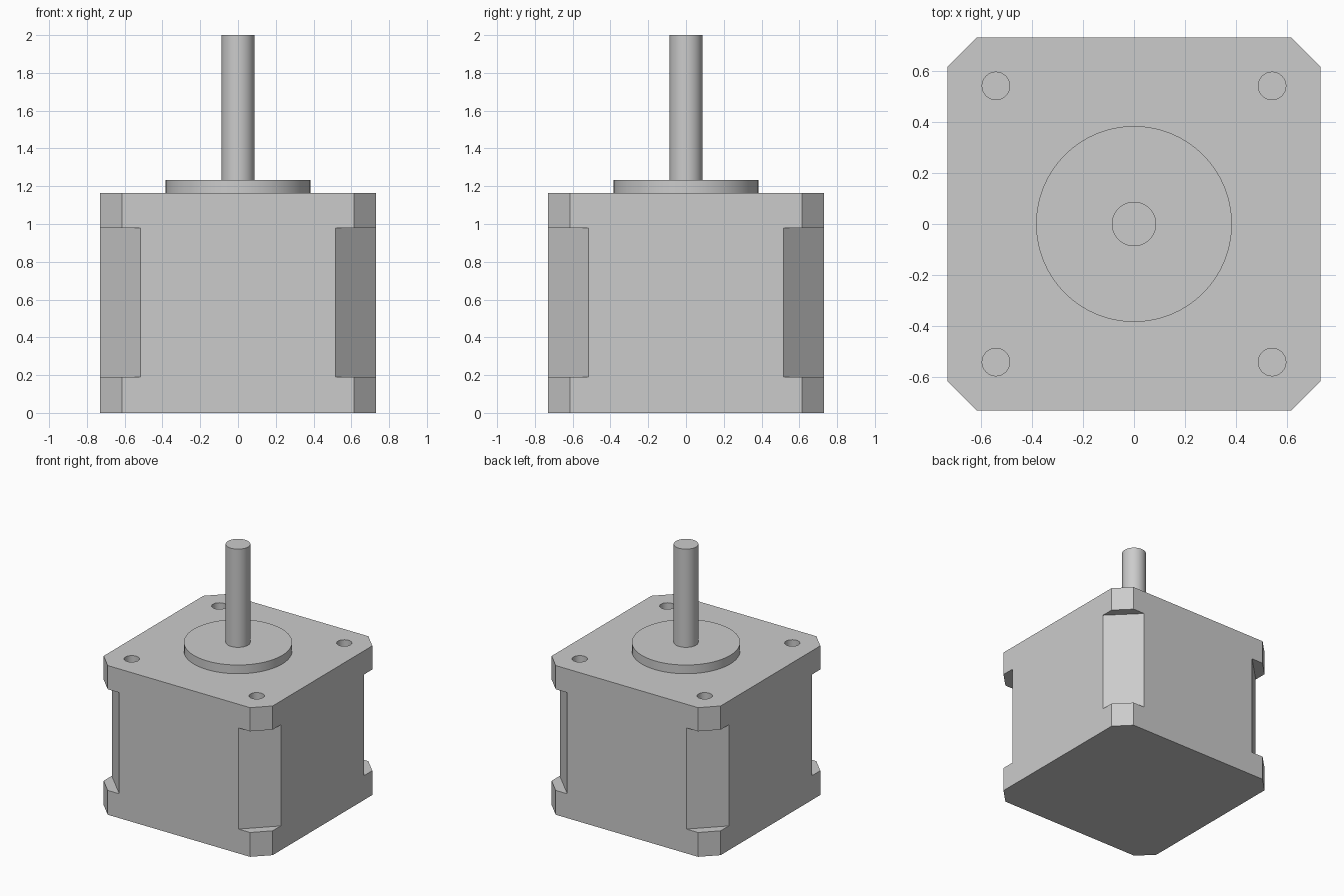
import bpy, bmesh, math
from mathutils import Matrix

old = bpy.data.objects.get("Cube")
if old:
    bpy.data.objects.remove(old)

HALF, TOP = 0.73, 1.165           # housing half width and height
CHAMFER, NOTCH = 0.115, 0.215     # corner cuts of end caps and middle
NOTCH_Z = (0.19, 0.98)
HOLE_POS, HOLE_R, HOLE_DEPTH = 0.54, 0.054, 0.155

metal = bpy.data.materials.new("grey metal")
metal.use_nodes = True
grey = (0.6, 0.6, 0.6, 1)
metal.diffuse_color = grey
metal.node_tree.nodes["Principled BSDF"].inputs["Base Color"].default_value = grey


def finish(name, bm):
    mesh = bpy.data.meshes.new(name)
    bm.to_mesh(mesh)
    bm.free()
    mesh.materials.append(metal)
    ob = bpy.data.objects.new(name, mesh)
    bpy.context.collection.objects.link(ob)
    return ob


def add_box(bm, size, matrix):
    return bmesh.ops.create_cube(bm, size=1, matrix=matrix @ Matrix.Diagonal((*size, 1)))


def add_cylinder(bm, radius, z0, z1, x=0, y=0, segments=64):
    bmesh.ops.create_cone(bm, cap_ends=True, segments=segments, radius1=radius, radius2=radius,
                          depth=z1 - z0, matrix=Matrix.Translation((x, y, (z0 + z1) / 2)))


def smooth(ob):
    bpy.ops.object.select_all(action="DESELECT")
    ob.select_set(True)
    bpy.context.view_layer.objects.active = ob
    bpy.ops.object.shade_smooth_by_angle(angle=math.radians(30))


# Housing block with chamfered vertical corners
bm = bmesh.new()
add_box(bm, (2 * HALF, 2 * HALF, TOP), Matrix.Translation((0, 0, TOP / 2)))
uprights = [e for e in bm.edges if abs(e.verts[0].co.z - e.verts[1].co.z) > 0.5]
bmesh.ops.bevel(bm, geom=uprights, offset=CHAMFER, segments=1, affect="EDGES")
housing = finish("motor_housing", bm)

# Cutter for the four corner notches and four blind screw holes
bm = bmesh.new()
reach = (2 * HALF - NOTCH) / math.sqrt(2)
z0, z1 = NOTCH_Z
for i in range(4):
    turn = Matrix.Rotation(math.radians(45 + 90 * i), 4, "Z")
    add_box(bm, (0.4, 1, z1 - z0), turn @ Matrix.Translation((reach + 0.2, 0, (z0 + z1) / 2)))
for sx in (-1, 1):
    for sy in (-1, 1):
        add_cylinder(bm, HOLE_R, TOP - HOLE_DEPTH, TOP + 0.1,
                     sx * HOLE_POS, sy * HOLE_POS, segments=32)
cutter = finish("housing_cutter", bm)
cutter.hide_render = True

cut = housing.modifiers.new("cuts", "BOOLEAN")
cut.operation = "DIFFERENCE"
cut.solver = "EXACT"
cut.object = cutter
bpy.context.view_layer.objects.active = housing
bpy.ops.object.modifier_apply(modifier=cut.name)
bpy.data.objects.remove(cutter)
smooth(housing)

# Raised centring disc and output shaft
for name, radius, low, high in (("pilot_disc", 0.383, TOP, 1.233),
                                ("output_shaft", 0.087, 1.233, 2.0)):
    bm = bmesh.new()
    add_cylinder(bm, radius, low, high)
    smooth(finish(name, bm))
